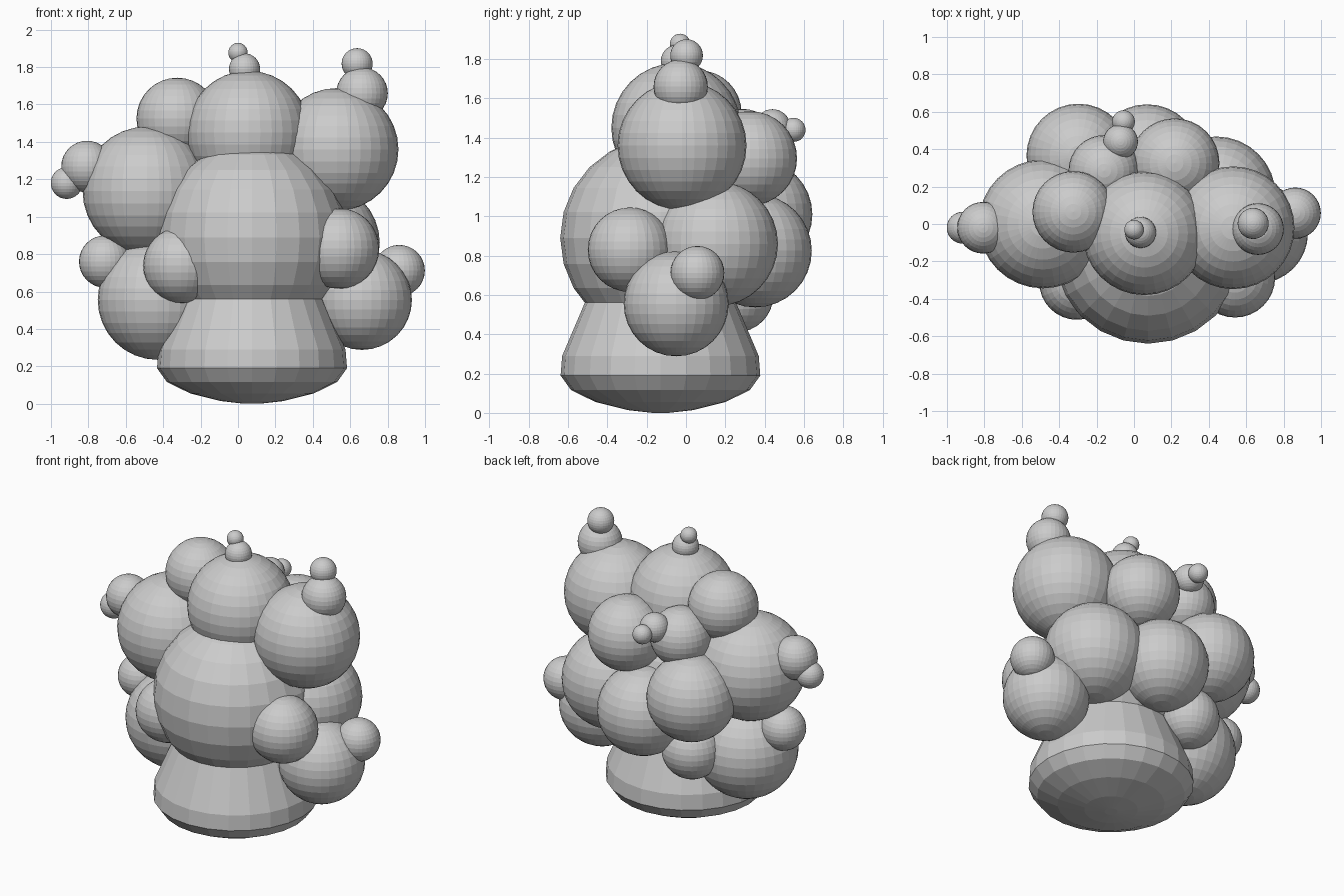
import bpy, bmesh
from math import sin, cos, pi

if "Cube" in bpy.data.objects:
    bpy.data.objects.remove(bpy.data.objects["Cube"])


def ball(name, x, y, z, r, segs=32):
    """Flat-shaded UV sphere."""
    bm = bmesh.new()
    bmesh.ops.create_uvsphere(bm, u_segments=segs, v_segments=segs // 2, radius=r)
    mesh = bpy.data.meshes.new(name)
    bm.to_mesh(mesh)
    bm.free()
    obj = bpy.data.objects.new(name, mesh)
    obj.location = (x, y, z)
    bpy.context.collection.objects.link(obj)
    return obj


def lathe(name, x, y, profile, segs=24):
    """Closed solid of revolution; profile is (radius, z) from bottom to top."""
    bm = bmesh.new()
    rings = [[bm.verts.new((r * cos(2 * pi * i / segs), r * sin(2 * pi * i / segs), z))
              for i in range(segs)] for r, z in profile]
    for a, b in zip(rings, rings[1:]):
        for i in range(segs):
            j = (i + 1) % segs
            bm.faces.new((a[i], a[j], b[j], b[i]))
    bm.faces.new(rings[0][::-1])
    bm.faces.new(rings[-1])
    mesh = bpy.data.meshes.new(name)
    bm.to_mesh(mesh)
    bm.free()
    obj = bpy.data.objects.new(name, mesh)
    obj.location = (x, y, 0)
    bpy.context.collection.objects.link(obj)
    return obj


# Flared foot with a rounded underside, and the central body above it
lathe("foot", 0.075, -0.13, [(0.04, 0.0), (0.165, 0.014), (0.33, 0.055), (0.455, 0.116),
                             (0.508, 0.19), (0.5, 0.29), (0.385, 0.56), (0.37, 0.6)])
ball("body", 0.075, -0.13, 0.89, 0.51, 24)

# Each cluster: a large lobe followed by smaller buds growing from it
clusters = {
    "top_lobe": [(0.055, -0.05, 1.45, 0.33), (0.035, -0.045, 1.79, 0.083),
                 (0.0, -0.03, 1.877, 0.052)],
    "upper_right_lobe": [(0.53, -0.02, 1.36, 0.328), (0.663, -0.027, 1.66, 0.138),
                         (0.637, 0.003, 1.818, 0.083)],
    "upper_left_lobe": [(-0.487, 0.0, 1.138, 0.344), (-0.807, -0.02, 1.268, 0.138),
                        (-0.916, -0.02, 1.18, 0.085)],
    "left_shoulder_lobe": [(-0.325, 0.065, 1.525, 0.218)],
    "lower_left_lobe": [(-0.43, -0.035, 0.555, 0.32), (-0.71, -0.03, 0.76, 0.14)],
    "lower_right_lobe": [(0.663, -0.05, 0.555, 0.267), (0.862, 0.058, 0.712, 0.137)],
    "front_left_lobe": [(-0.305, -0.31, 0.74, 0.202)],
    "front_right_lobe": [(0.54, -0.285, 0.83, 0.215)],
    "middle_right_lobe": [(0.44, 0.15, 0.86, 0.318)],
    "back_upper_right_lobe": [(0.217, 0.325, 1.295, 0.24)],
    "back_upper_left_lobe": [(-0.16, 0.285, 1.357, 0.19), (-0.072, 0.44, 1.452, 0.093),
                             (-0.056, 0.547, 1.44, 0.061)],
    "back_left_lobe": [(-0.297, 0.365, 1.01, 0.278)],
    "back_middle_lobe": [(0.07, 0.352, 0.825, 0.288)],
    "back_lower_lobe": [(-0.225, 0.255, 0.6, 0.19)],
}
for name, balls in clusters.items():
    for i, b in enumerate(balls):
        ball(name if i == 0 else f"{name}_bud_{i}", *b)
